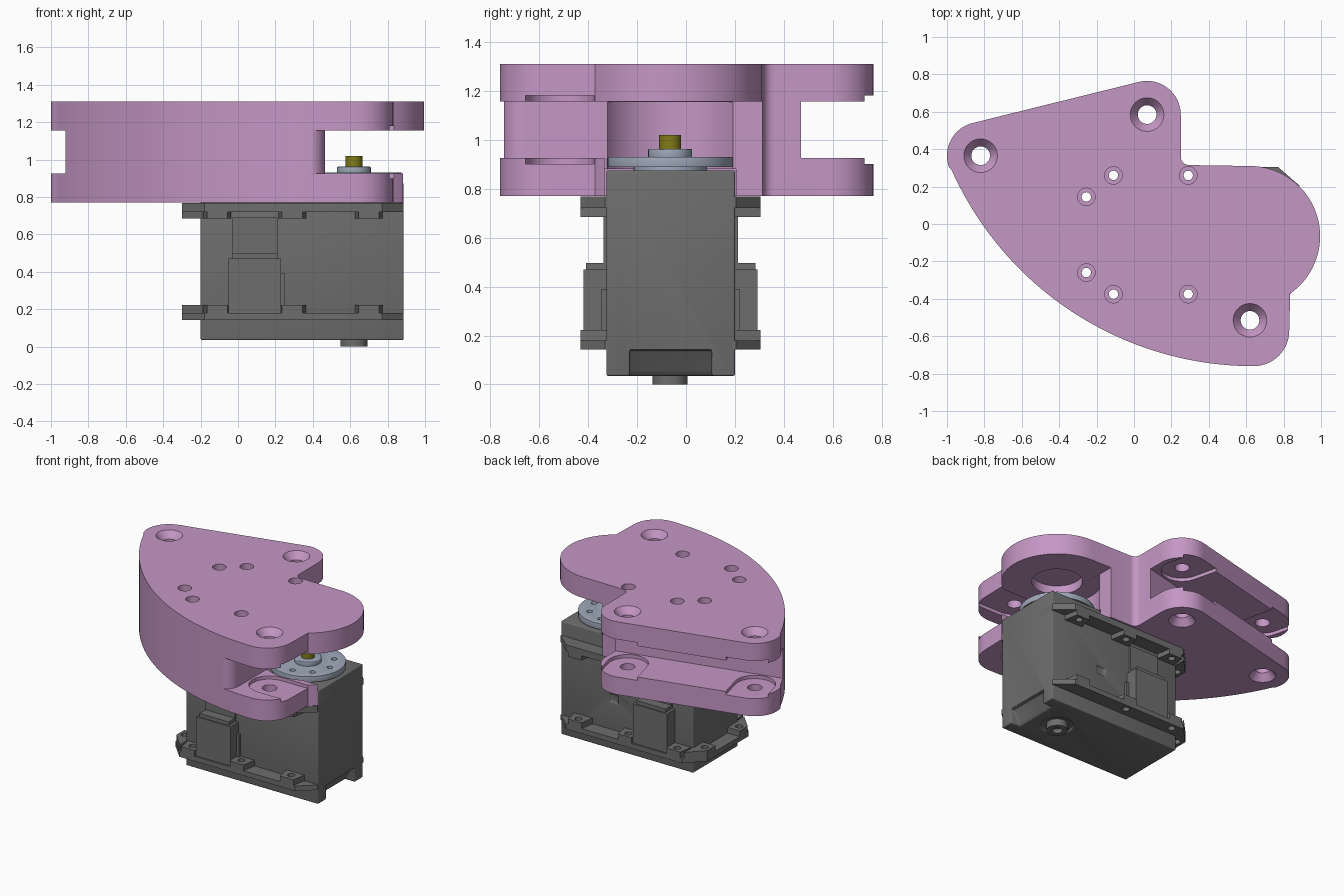
import bpy, bmesh
from math import sin, cos, pi, radians
from mathutils import Vector

if "Cube" in bpy.data.objects:
    bpy.data.objects.remove(bpy.data.objects["Cube"])


def material(name, rgb):
    m = bpy.data.materials.new(name)
    m.use_nodes = True
    m.diffuse_color = (*rgb, 1)
    m.node_tree.nodes["Principled BSDF"].inputs["Base Color"].default_value = (*rgb, 1)
    return m


PINK = material("orchid plastic", (0.56, 0.31, 0.56))
GREY = material("dark grey plastic", (0.155, 0.155, 0.155))
STEEL = material("blue grey metal", (0.35, 0.40, 0.50))
OLIVE = material("olive brass", (0.22, 0.20, 0.01))


def arc(cx, cy, r, a0, a1, n=16):
    angles = [radians(a0 + (a1 - a0) * i / n) for i in range(n + 1)]
    return [(cx + r * cos(a), cy + r * sin(a)) for a in angles]


def make(name, bm, mat):
    bmesh.ops.recalc_face_normals(bm, faces=bm.faces)
    mesh = bpy.data.meshes.new(name)
    bm.to_mesh(mesh)
    bm.free()
    ob = bpy.data.objects.new(name, mesh)
    bpy.context.collection.objects.link(ob)
    if mat:
        mesh.materials.append(mat)
    return ob


def prism(name, pts, z0, z1, mat=None):
    bm = bmesh.new()
    face = bm.faces.new([bm.verts.new((x, y, z0)) for x, y in pts])
    top = bmesh.ops.extrude_face_region(bm, geom=[face])["geom"]
    bmesh.ops.translate(bm, vec=(0, 0, z1 - z0),
                        verts=[v for v in top if isinstance(v, bmesh.types.BMVert)])
    return make(name, bm, mat)


def box(name, x0, x1, y0, y1, z0, z1, mat=None):
    return prism(name, [(x0, y0), (x1, y0), (x1, y1), (x0, y1)], z0, z1, mat)


def cyl(name, x, y, r, z0, z1, mat=None, r2=None, n=32):
    bm = bmesh.new()
    bmesh.ops.create_cone(bm, cap_ends=True, segments=n, radius1=r,
                          radius2=r if r2 is None else r2, depth=z1 - z0)
    bmesh.ops.translate(bm, vec=(x, y, (z0 + z1) / 2), verts=bm.verts)
    return make(name, bm, mat)


def finish(ob, cutters=(), bevel=0):
    """Bake cuts and bevel, drop the cutters, smooth the round faces."""
    for c in cutters:
        c.hide_render = True
        mod = ob.modifiers.new("cut", "BOOLEAN")
        mod.operation, mod.solver, mod.object = "DIFFERENCE", "EXACT", c
    if bevel:
        mod = ob.modifiers.new("round", "BEVEL")
        mod.width, mod.segments, mod.limit_method = bevel, 3, "ANGLE"
    dg = bpy.context.evaluated_depsgraph_get()
    mesh = bpy.data.meshes.new_from_object(ob.evaluated_get(dg))
    mat = ob.data.materials[0]
    ob.modifiers.clear()
    ob.data = mesh
    mesh.materials.clear()
    mesh.materials.append(mat)
    mesh.polygons.foreach_set("material_index", [0] * len(mesh.polygons))
    for c in cutters:
        bpy.data.objects.remove(c)
    mesh.shade_smooth()
    mesh.set_sharp_from_angle(angle=radians(30))
    return ob


# Shared layout
AX, AY = 0.62, -0.065                      # output shaft axis
BOTTOM, LOW, HIGH, TOP = 0.77, 0.925, 1.155, 1.31
PIVOTS = [(-0.82, 0.365), (0.07, 0.585), (0.62, -0.515)]
SIDE_SCREWS = [(x, y) for x in (-0.11, 0.29) for y in (0.26, -0.375)]
END_SCREWS = [(-0.255, 0.145), (-0.255, -0.26)]


def screw_cutters(z0, z1):
    return [cyl("screw_cut", x, y, 0.025, z0, z1, n=20) for x, y in SIDE_SCREWS + END_SCREWS]


# Bracket: outer outline, then slots, servo seat, pockets and holes
outline = (arc(0.64, 1.008, 1.768, 204, 269, 40)
           + arc(0.64, -0.57, 0.19, -90, 0)
           + arc(AX, AY, 0.375, -55, 90, 40)
           + arc(0.295, 0.36, 0.045, 270, 180, 6)
           + arc(0.07, 0.585, 0.18, 0, 104)
           + arc(-0.82, 0.365, 0.18, 104, 200))
bracket = prism("link_bracket", outline, BOTTOM, TOP, PINK)

cuts = [
    prism("back_slot", [(-1.2, 0.115), (0.4, 0.507), (0.4, 1.2), (-1.2, 1.2)], LOW, HIGH),
    prism("front_slot", [(1.2, 0.6), (0.465, 0.6)] + arc(0.375, -0.66, 0.09, 0, -90, 8)
          + [(0.375, -1), (1.2, -1)], LOW, HIGH),
    cyl("horn_space", AX, AY, 0.30, 0.86, HIGH - 0.0005, n=64),
    cyl("shaft_recess", AX, AY, 0.17, 1.1, 1.22, n=48),
    box("servo_seat", -0.21, 1.2, -0.332, 0.205, 0.6, 0.88),
    box("side_opening", 0.466, 1.2, -0.332, 0.6, 0.61, HIGH - 0.001),
]
for (x, y), a in zip(PIVOTS, (104, 104, 0)):
    # Pocket around the pivot, open to the outside
    c, d = Vector((x, y)), Vector((cos(radians(a)), sin(radians(a))))
    pocket = arc(x, y, 0.14, a + 90, a + 270)
    pocket += [tuple(Vector(p) + d * 0.4) for p in (pocket[-1], pocket[0])]
    cuts.append(prism("pocket", pocket, LOW - 0.025, HIGH + 0.025))
    cuts.append(cyl("pivot_cut", x, y, 0.05, 0.5, 1.5))
    cuts.append(cyl("sink_top", x, y, 0.05, TOP - 0.05, TOP + 0.01, r2=0.098))
    cuts.append(cyl("sink_low", x, y, 0.098, BOTTOM - 0.01, BOTTOM + 0.05, r2=0.05))
cuts += screw_cutters(0.5, 1.5)
cuts += [cyl("screw_head_cut", x, y, 0.047, 0.95, 1.5, n=24) for x, y in SIDE_SCREWS + END_SCREWS]
finish(bracket, cuts)

# Servo body, with a sloped notch at the lower end
body = box("servo_body", -0.2, 0.885, -0.325, 0.2, 0.035, 0.875, GREY)
bm = bmesh.new()
ends = [[bm.verts.new((x, y, z)) for x, z in ((0.78, 0.0), (0.95, 0.0), (0.95, 0.14), (0.86, 0.14), (0.82, 0.06))]
        for y in (-0.23, 0.105)]
for loop in ends:
    bm.faces.new(loop)
for i in range(5):
    j = (i + 1) % 5
    bm.faces.new((ends[0][i], ends[0][j], ends[1][j], ends[1][i]))
notch = make("notch", bm, None)
windows = [box("window", 0.42, 0.49, y - 0.015, y + 0.015, 0.38, 0.44) for y in (0.2,)]
ring = cyl("ring_cut", AX, AY, 0.11, 0.0, 0.05)
finish(body, [notch, ring] + windows, 0.015)

# Mounting flanges with screw lugs
flange = [(-0.3, -0.305), (-0.3, 0.18), (-0.18, 0.305), (0.77, 0.305),
          (0.885, 0.205), (0.885, -0.33), (0.77, -0.43), (-0.18, -0.43)]
for name, z0, z1, b0, b1 in (("upper", 0.72, 0.768, 0.685, 0.722),
                             ("lower", 0.143, 0.18, 0.178, 0.222)):
    finish(prism(name + "_flange", flange, z0, z1, GREY), screw_cutters(0.05, 0.9))
    for i, x in enumerate((-0.11, 0.29, 0.70)):
        for side, y0, s in (("back", 0.19, 1), ("front", -0.315, -1)):
            lug = [(x - 0.075, y0), (x + 0.075, y0), (x + 0.055, y0 + s * 0.115), (x - 0.055, y0 + s * 0.115)]
            hole = cyl("lug_cut", x, 0.26 if s > 0 else -0.375, 0.025, 0, 0.9, n=20)
            finish(prism(f"{name}_{side}_lug_{i + 1}", lug, b0, b1, GREY), [hole])
    for i, (x, y) in enumerate(END_SCREWS):
        s = 1 if y > 0 else -1
        lug = [(-0.3, y - s * 0.06), (-0.3, y + s * 0.035), (-0.19, y + s * 0.15), (-0.19, y - s * 0.06)]
        hole = cyl("lug_cut", x, y, 0.025, 0, 0.9, n=20)
        finish(prism(f"{name}_end_lug_{i + 1}", lug, b0, b1, GREY), [hole])

# Cable connector housings on both long sides
for side, wall, s in (("front", -0.325, -1), ("back", 0.2, 1)):
    def span(depth):
        return sorted((wall - s * 0.01, wall + s * depth))
    box(side + "_connector", -0.05, 0.23, *span(0.093), 0.17, 0.47, GREY)
    box(side + "_connector_cap", -0.03, 0.21, *span(0.083), 0.46, 0.497, GREY)
    box(side + "_cable_cover", -0.03, 0.21, *span(0.012), 0.49, 0.69, GREY)
    box(side + "_cover_rib", 0.22, 0.25, *span(0.02), 0.18, 0.39, GREY)

# Rear bearing boss
finish(cyl("bottom_boss", AX, AY, 0.072, 0.0, 0.06, GREY),
       [cyl("boss_cut", AX, AY, 0.035, -0.1, 0.03)])

# Output horn and shaft
horn_cuts = [cyl("horn_cut", AX + 0.18 * cos(i * pi / 4), AY + 0.18 * sin(i * pi / 4),
                 0.02, 0.8, 1.0, n=16) for i in range(8)]
finish(cyl("horn_disc", AX, AY, 0.255, 0.888, 0.93, STEEL, n=64), horn_cuts, 0.004)
finish(cyl("horn_neck", AX, AY, 0.15, 0.87, 0.89, STEEL))
finish(cyl("horn_hub", AX, AY, 0.09, 0.925, 0.962, STEEL), bevel=0.005)
finish(cyl("output_shaft", AX, AY, 0.045, 0.95, 1.02, OLIVE),
       [cyl("shaft_cut", AX, AY, 0.02, 0.99, 1.1, n=20)])
